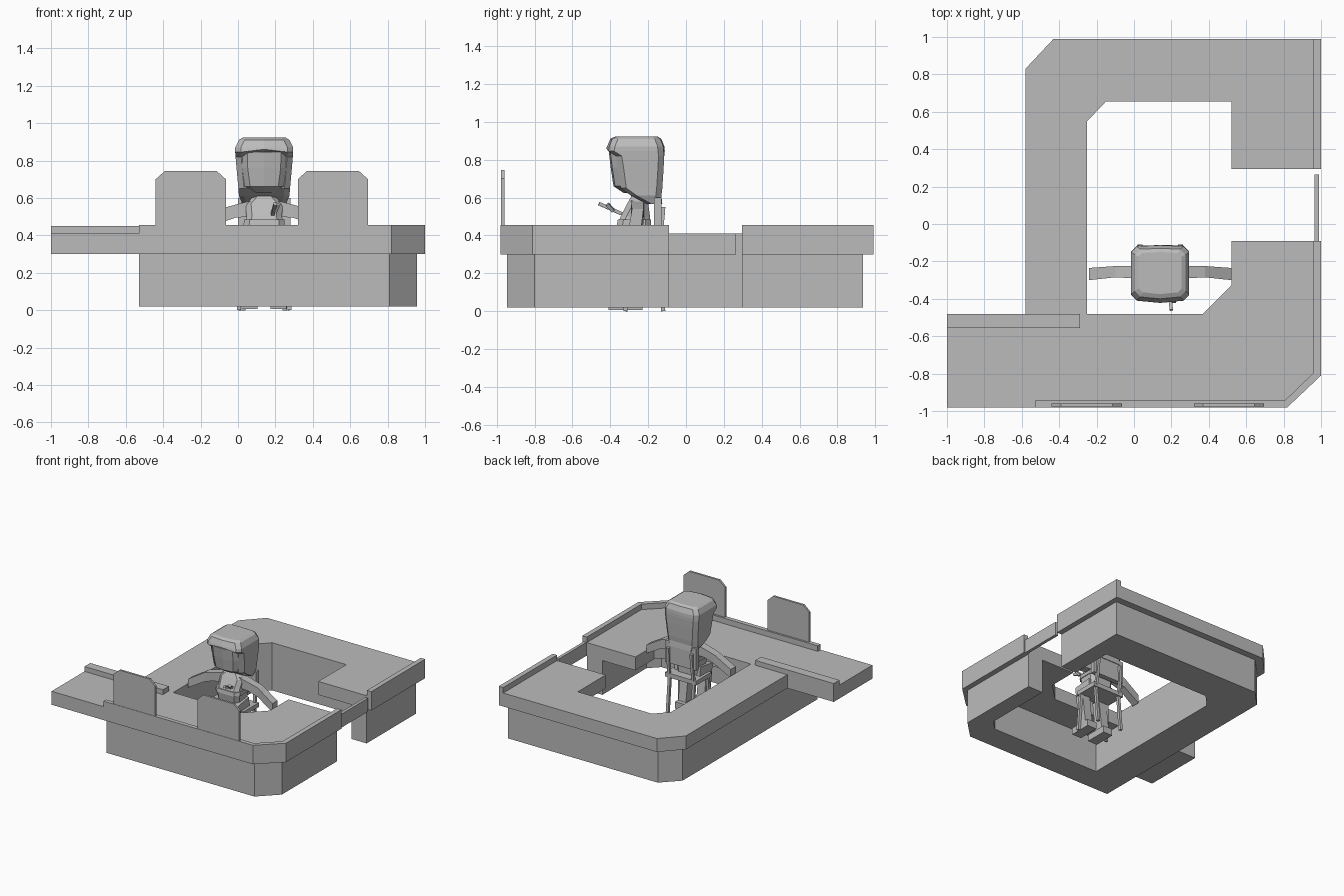
import bpy, bmesh
from mathutils import Vector

if "Cube" in bpy.data.objects:
    bpy.data.objects.remove(bpy.data.objects["Cube"])

CX = 0.14  # figure's centre line

grey = bpy.data.materials.new("plain grey")
grey.diffuse_color = (0.5, 0.5, 0.5, 1)
grey.use_nodes = True
grey.node_tree.nodes["Principled BSDF"].inputs["Base Color"].default_value = grey.diffuse_color


def finish(name, bm):
    bmesh.ops.recalc_face_normals(bm, faces=bm.faces)
    me = bpy.data.meshes.new(name)
    bm.to_mesh(me)
    bm.free()
    me.materials.append(grey)
    ob = bpy.data.objects.new(name, me)
    bpy.context.collection.objects.link(ob)
    return ob


def loft(name, rings):
    """Skin a list of closed rings and cap both ends."""
    bm = bmesh.new()
    vs = [[bm.verts.new(p) for p in r] for r in rings]
    n = len(rings[0])
    for a, b in zip(vs, vs[1:]):
        for i in range(n):
            j = (i + 1) % n
            bm.faces.new((a[i], a[j], b[j], b[i]))
    bm.faces.new(vs[0][::-1])
    bm.faces.new(vs[-1])
    return finish(name, bm)


def prism(name, outline, z0, z1):
    return loft(name, [[(x, y, z) for x, y in outline] for z in (z0, z1)])


def box(name, x0, x1, y0, y1, z0, z1):
    return prism(name, [(x0, y0), (x1, y0), (x1, y1), (x0, y1)], z0, z1)


def section(z, hw, yf, yb, c=0.03, peak=0.0, rise=0.0):
    """Chamfered rectangle with a pointed front middle."""
    return [(CX + x, y, z + dz) for x, y, dz in (
        (0, yf - peak, rise), (hw - c, yf, 0), (hw, yf + c, 0), (hw, yb - c, 0),
        (hw - c, yb, 0), (0, yb + peak * 0.5, 0), (c - hw, yb, 0), (-hw, yb - c, 0),
        (-hw, yf + c, 0), (c - hw, yf, 0))]


def bar(name, p, q, w, d):
    """Square bar between two points."""
    p, q = Vector(p), Vector(q)
    axis = (q - p).normalized()
    u = axis.cross(Vector((0, 1, 0)) if abs(axis.y) < 0.7 else Vector((0, 0, 1))).normalized()
    v = axis.cross(u)
    return loft(name, [[c + u * w * a + v * d * b for a, b in
                        ((-.5, -.5), (.5, -.5), (.5, .5), (-.5, .5))] for c in (p, q)])


# Counter top, C-shaped with an extension to the left
prism("counter_top", [
    (-1, -.98), (.82, -.98), (1, -.81), (1, -.09), (.52, -.09), (.52, -.33), (.37, -.48),
    (-.25, -.48), (-.25, .55), (-.15, .655), (.52, .655), (.52, .295), (1, .295), (1, .99),
    (-.43, .99), (-.58, .83), (-.58, -.48), (-1, -.48)], .30, .41)

# Base walls below the counter
prism("counter_base", [
    (-.53, -.945), (.81, -.945), (.957, -.80), (.957, -.09), (.82, -.09), (.82, -.66),
    (.74, -.74), (-.25, -.74), (-.25, .55), (-.15, .655), (.82, .655), (.82, .295),
    (.957, .295), (.957, .935), (-.40, .935), (-.53, .80)], .02, .30)

# Raised lips along the counter edges
prism("front_lip", [(-.53, -.98), (.82, -.98), (1, -.81), (1, -.09), (.96, -.09),
                    (.96, -.795), (.805, -.945), (-.53, -.945)], .405, .455)
box("back_right_lip", .96, 1, .295, .99, .405, .455)
box("left_ledge", -1, -.29, -.555, -.48, .405, .45)
box("gate", .965, .99, -.095, .265, .30, .41)

# Two upright screens with clipped top corners
for x0, side in ((-.44, "left"), (.32, "right")):
    x1 = x0 + .375
    pts = [(x0, .41), (x1, .41), (x1, .70), (x1 - .05, .745), (x0 + .05, .745), (x0, .70)]
    loft(side + "_screen", [[(x, y, z) for x, z in pts] for y in (-.977, -.96)])

# Hair with overhanging fringe
loft("hair", [section(*r) for r in (
    (.565, .115, -.20, -.125, .02), (.61, .135, -.29, -.13), (.65, .138, -.345, -.125),
    (.76, .148, -.36, -.118), (.82, .153, -.37, -.115, .03, 0, .02),
    (.845, .155, -.41, -.118, .03, .012, .015), (.87, .155, -.405, -.12, .03, .012),
    (.91, .135, -.39, -.135, .03, .01), (.922, .115, -.365, -.155, .02, .01))])
loft("face", [section(*r) for r in (
    (.625, .06, -.33, -.22), (.66, .105, -.375, -.22, .03, .008),
    (.76, .118, -.39, -.22, .03, .008), (.845, .12, -.40, -.22, .03, .008))])
box("neck", CX - .04, CX + .04, -.29, -.21, .57, .65)

# Body
loft("torso", [section(*r) for r in (
    (.34, .09, -.34, -.19), (.46, .105, -.36, -.19), (.50, .095, -.345, -.19),
    (.57, .10, -.31, -.20), (.605, .06, -.29, -.21, .02))])
loft("belt", [section(.455, .11, -.365, -.185), section(.485, .108, -.36, -.185)])
bar("pointer", (.185, -.34, .515), (.20, -.46, .568), .018, .018)
bar("pointer_clip", (.20, -.385, .53), (.215, -.415, .565), .022, .018)

# Arms, legs, and chair supports on both sides
for s, side in ((-1, "left"), (1, "right")):
    X = lambda d: CX + s * d
    loft(side + "_arm", [[(X(d), y0, z0), (X(d), y1, z0), (X(d), y1, z1), (X(d), y0, z1)]
                         for d, y0, y1, z0, z1 in (
        (.07, -.29, -.22, .50, .585), (.15, -.29, -.225, .495, .565),
        (.24, -.285, -.225, .465, .54), (.38, -.30, -.235, .385, .455))])
    bar(side + "_thigh", (X(.075), -.22, .37), (X(.08), -.37, .35), .08, .08)
    bar(side + "_shin", (X(.08), -.34, .37), (X(.08), -.30, .05), .07, .075)
    xs = sorted((X(.035), X(.12)))
    box(side + "_foot", xs[0], xs[1], -.41, -.23, .005, .06)
    bar(side + "_chair_back_leg", (X(.11), -.15, .32), (X(.11), -.12, .0), .022, .022)
    bar(side + "_chair_front_leg", (X(.125), -.30, .32), (X(.135), -.32, .0), .022, .022)
    bar(side + "_chair_post", (X(.11), -.14, .32), (X(.105), -.12, .55), .022, .022)

# Chair seat and backrest
box("chair_seat", CX - .14, CX + .14, -.33, -.13, .30, .335)
box("chair_backrest", CX - .14, CX + .14, -.17, -.13, .42, .60)
